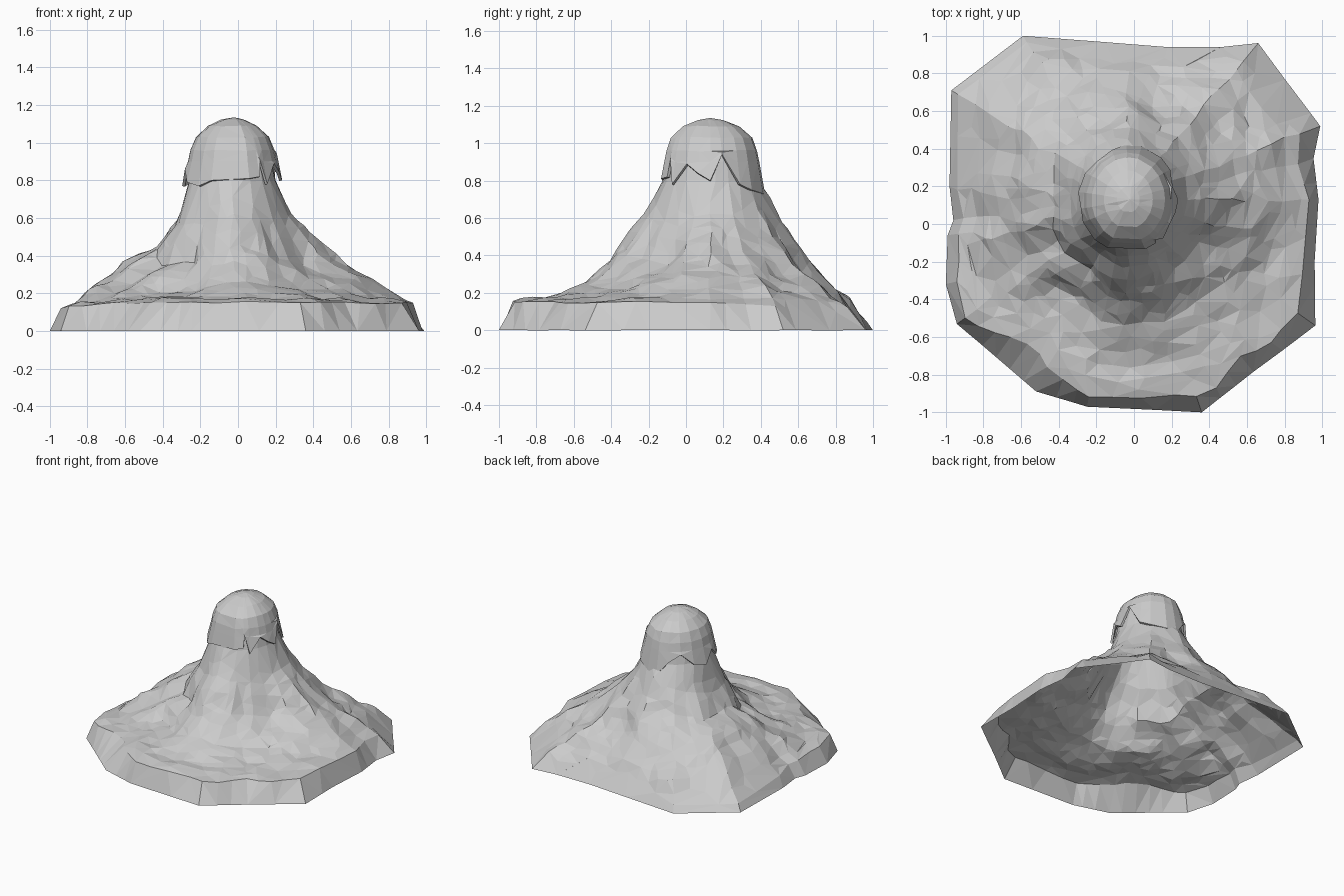
import bpy, bmesh
from math import sin, cos, pi, radians, degrees
from mathutils import Vector, noise

if "Cube" in bpy.data.objects:
    bpy.data.objects.remove(bpy.data.objects["Cube"])

CX, CY = -0.03, 0.13          # axis of the central column
N = 72

# footprint of the mound, counter-clockwise from the right
OUTLINE = [(.98, .13), (.955, .35), (.99, .52), (.66, .96), (.46, .94), (.18, .94),
           (-.2, .97), (-.59, 1), (-.97, .71), (-.98, .2), (-.96, .02), (-.99, -.06),
           (-1, -.32), (-.94, -.53), (-.52, -.89), (-.25, -.97), (.36, -1),
           (.63, -.79), (.965, -.54), (.96, -.2)]

# inset of the rim from the footprint by direction: an uneven skirt
INSET = [(0, .05), (25, .13), (40, .13), (58, .06), (90, .04), (180, .04), (200, .07), (218, .05),
         (238, .18), (258, .05), (275, .06), (287, .10), (296, .05), (304, .12),
         (313, .06), (325, .12), (340, .06), (360, .05)]

# slope heights by direction (degrees), at fractions T from column to rim
T = [0, .1, .25, .5, .75, .9, 1]
SLOPES = [
    (0, [.80, .63, .50, .36, .24, .18, .15]),
    (30, [.80, .65, .49, .34, .23, .17, .12]),
    (65, [.80, .66, .49, .29, .19, .13, .07]),
    (90, [.80, .72, .58, .37, .22, .13, .06]),
    (135, [.80, .64, .48, .35, .20, .10, .04]),
    (172, [.80, .57, .45, .37, .24, .14, .07]),
    (194, [.80, .57, .43, .35, .22, .14, .11]),
    (208, [.80, .57, .36, .23, .17, .15, .12]),
    (240, [.80, .58, .37, .20, .17, .16, .15]),
    (268, [.80, .65, .47, .26, .18, .17, .15]),
    (300, [.80, .59, .39, .22, .17, .16, .15]),
    (328, [.80, .57, .35, .22, .17, .16, .15]),
    (345, [.80, .62, .46, .33, .22, .17, .15]),
    (360, [.80, .63, .50, .36, .24, .18, .15])]


def lerp_table(xs, ys, x):
    for i in range(len(xs) - 1):
        if x <= xs[i + 1]:
            f = (x - xs[i]) / (xs[i + 1] - xs[i])
            return ys[i] + (ys[i + 1] - ys[i]) * f
    return ys[-1]


def slope_height(deg, t):
    return lerp_table([s[0] for s in SLOPES], [lerp_table(T, s[1], t) for s in SLOPES], deg)


def outline_radius(a):
    d = Vector((cos(a), sin(a)))
    best = 1.0
    for i, p in enumerate(OUTLINE):
        p = Vector(p) - Vector((CX, CY))
        q = Vector(OUTLINE[(i + 1) % len(OUTLINE)]) - Vector((CX, CY))
        e = q - p
        den = d.x * e.y - d.y * e.x
        if abs(den) < 1e-6:
            continue
        r = (p.x * e.y - p.y * e.x) / den
        u = (p.x * d.y - p.y * d.x) / den
        if r > 0 and -1e-4 <= u <= 1.0001:
            best = r
    return best


def ring_mesh(name, rings, apex=None):
    """Skin a stack of equal-length closed rings with flat triangles."""
    bm = bmesh.new()
    vs = [[bm.verts.new(p) for p in ring] for ring in rings]
    for a, b in zip(vs, vs[1:]):
        n = len(a)
        for i in range(n):
            j = (i + 1) % n
            bm.faces.new((a[i], a[j], b[j], b[i]))
    if apex:
        top = bm.verts.new(apex)
        n = len(vs[-1])
        for i in range(n):
            bm.faces.new((vs[-1][i], vs[-1][(i + 1) % n], top))
    bmesh.ops.triangulate(bm, faces=bm.faces[:])
    bmesh.ops.recalc_face_normals(bm, faces=bm.faces[:])
    me = bpy.data.meshes.new(name)
    bm.to_mesh(me)
    bm.free()
    ob = bpy.data.objects.new(name, me)
    bpy.context.collection.objects.link(ob)
    return ob


def ellipse(a, rx, ry, z):
    return Vector((CX + rx * cos(a), CY + ry * sin(a), z))


# mound: skirt, rough slopes, then the column running up inside the cap
# directions hit every footprint corner so the base outline stays crisp
angles = [2 * pi * i / N for i in range(N)]
for x, y in OUTLINE:
    a = Vector((x - CX, y - CY)).angle_signed(Vector((1, 0))) % (2 * pi)
    k = round(a / (2 * pi) * N) % N
    angles[k] = a
outer = [outline_radius(a) for a in angles]
rings = [[(CX + r * cos(a), CY + r * sin(a), 0) for a, r in zip(angles, outer)]]
STEPS = 20
for k in range(STEPS + 1):
    t = (1 - k / STEPS) ** 1.15
    ring = []
    for a, r in zip(angles, outer):
        deg = degrees(a)
        inner = ellipse(a, .23, .255, 0)
        rr = r - lerp_table([i[0] for i in INSET], [i[1] for i in INSET], deg)
        p = inner.lerp(Vector((CX + rr * cos(a), CY + rr * sin(a), 0)), t)
        p.z = slope_height(deg, t)
        amount = min(1, t * 5) * min(1, .4 + (1 - t) * 4)
        p.z += amount * (.03 * noise.noise(p * 5) + .012 * noise.noise(p * 12))
        w = noise.noise_vector(p * 7 + Vector((3, 1, 7)))
        p += Vector((w.x, w.y, 0)) * .03 * min(1, t * 3) * min(1, (1 - t) * 5)
        ring.append(p)
    rings.append(ring)
for rx, ry, z in [(.21, .235, .90), (.18, .20, 1.0)]:
    rings.append([ellipse(a, rx, ry, z) for a in angles])
mound = ring_mesh("mound", rings)
dec = mound.modifiers.new("facets", 'DECIMATE')
dec.ratio = .34

# cap: domed shell with a broken, zigzag lower edge (direction, edge height)
EDGE = [(0, .80), (14, .94), (34, .78), (50, .75), (75, .73), (92, .72), (110, .82),
        (130, .88), (150, .80), (172, .77), (190, .86), (205, .79), (228, .77),
        (245, .80), (290, .81), (304, .82), (306, .91), (314, .78), (332, .89),
        (346, .84), (360, .80)]
CAP = [(.238, .262, .90), (.225, .25, .96), (.195, .225, 1.03), (.13, .155, 1.09), (.06, .07, 1.123)]
dirs = [radians(d) for d, _ in EDGE[:-1]]
lower = []
for (d, z), a in zip(EDGE, dirs):
    s = 1 + (.9 - z) * .6
    lower.append(ellipse(a, .25 * s, .266 * s, z))
cap_rings = [lower]
for rx, ry, z in CAP:
    if z == .90:
        cap_rings.append([ellipse(a, rx, ry, max(z, p.z + .012)) for a, p in zip(dirs, lower)])
    else:
        cap_rings.append([ellipse(a, rx, ry, z + .008 * noise.noise(Vector((a * 3, z * 9, 0)))) for a in dirs])
cap = ring_mesh("cap", cap_rings, (CX + .01, CY, 1.135))
sol = cap.modifiers.new("thickness", 'SOLIDIFY')
sol.thickness = .016
sol.offset = -1
